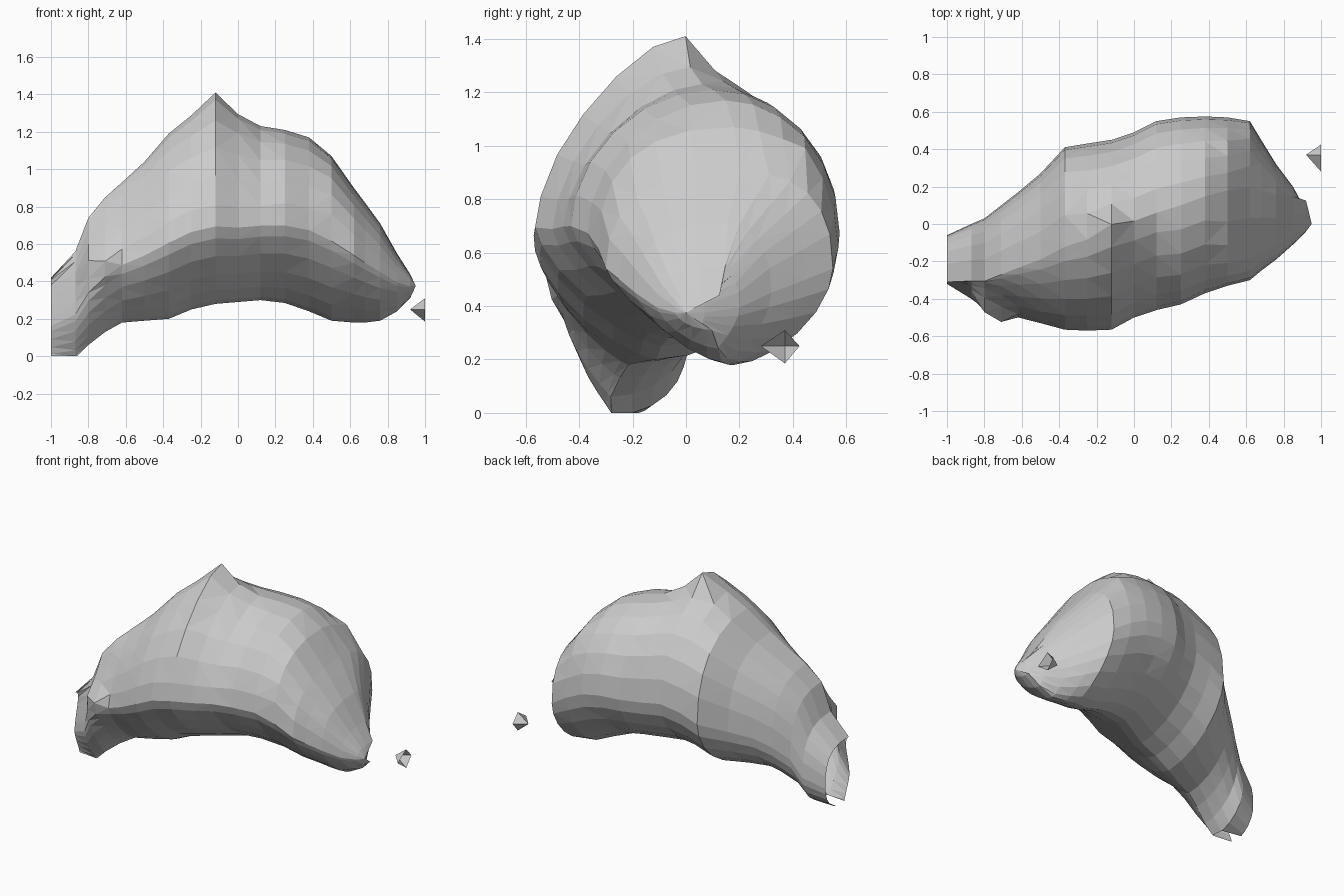
import bpy, bmesh
from math import sin, cos, pi, exp

if "Cube" in bpy.data.objects:
    bpy.data.objects.remove(bpy.data.objects["Cube"])

# Stations along the body: x, bottom z, top z, front y, back y
STATIONS = [
    (-1.10, -0.06, 0.30, -0.27, -0.10),
    (-1.00, -0.02, 0.42, -0.32, -0.06),
    (-0.87, -0.01, 0.56, -0.40, 0.00),
    (-0.80, 0.06, 0.74, -0.45, 0.03),
    (-0.71, 0.13, 0.85, -0.47, 0.10),
    (-0.62, 0.18, 0.93, -0.49, 0.17),
    (-0.50, 0.19, 1.04, -0.53, 0.27),
    (-0.37, 0.20, 1.19, -0.565, 0.41),
    (-0.25, 0.25, 1.26, -0.57, 0.43),
    (-0.12, 0.28, 1.29, -0.565, 0.45),
    (0.00, 0.29, 1.26, -0.50, 0.49),
    (0.12, 0.30, 1.23, -0.46, 0.55),
    (0.25, 0.285, 1.21, -0.43, 0.57),
    (0.38, 0.24, 1.17, -0.37, 0.575),
    (0.50, 0.19, 1.07, -0.33, 0.57),
    (0.62, 0.18, 0.90, -0.30, 0.55),
    (0.68, 0.18, 0.82, -0.25, 0.45),
    (0.76, 0.19, 0.71, -0.19, 0.32),
    (0.85, 0.24, 0.55, -0.11, 0.20),
    (0.92, 0.31, 0.44, -0.04, 0.07),
]
SIDES = 24


def spow(v, p):
    return (abs(v) ** p) * (1 if v >= 0 else -1)


def section(x, z0, z1, y0, y1):
    """Lopsided super-ellipse through the four extremes of a station."""
    mid = (y0 + y1) / 2
    right = min(1, max(0, x / 0.6))
    zw = z0 + (0.41 + 0.09 * right) * (z1 - z0)
    summit = exp(-(x + 0.12) ** 2 / 0.012)
    pts = []
    for i in range(SIDES):
        a = 2 * pi * i / SIDES
        c, s = cos(a), sin(a)
        if s > 0:       # upper half: squarer back on the left, fuller right end
            if c > 0:
                n = 2.6 if x > 0.6 else 2.25 if x < -0.3 else 2.05
            else:
                n = 2.3 if x > 0.45 else 1.85 if x > 0.2 else 1.65
        else:           # underside, tucked in more at the front
            n = 1.75 if c > 0 else 1.45 - 0.2 * right
        shift = 0.12 * x + 0.07 * summit if s > 0 else 0.09 * x
        ym = mid + shift * (1 - abs(c))
        y = ym + spow(c, 2 / n) * (y1 - ym if c > 0 else ym - y0)
        z = zw + spow(s, 2 / n) * (z1 - zw if s > 0 else zw - z0)
        # pointed summit, steeper behind
        if s > 0.3:
            z += 0.12 * summit * exp(-y * y / (0.005 if y > 0 else 0.11))
        # small snag on the front left
        if c < 0:
            y -= 0.08 * exp(-((x + 0.75) ** 2 + (z - 0.5) ** 2) / 0.008)
        # small bump on the back right shoulder
        if c > 0 and s > 0:
            z += 0.08 * s * exp(-((x - 0.5) ** 2 + (y - 0.47) ** 2) / 0.007)
        pts.append((x, y, z))
    return pts


def finish(bm, name):
    bmesh.ops.recalc_face_normals(bm, faces=bm.faces)
    me = bpy.data.meshes.new(name)
    bm.to_mesh(me)
    bm.free()
    ob = bpy.data.objects.new(name, me)
    bpy.context.collection.objects.link(ob)
    return ob


# Main arched body, lofted through the stations
bm = bmesh.new()
rings = [[bm.verts.new(p) for p in section(*s)] for s in STATIONS]
for a, b in zip(rings, rings[1:]):
    for i in range(SIDES):
        j = (i + 1) % SIDES
        bm.faces.new((a[i], a[j], b[j], b[i]))
tip = bm.verts.new((0.95, 0.0, 0.375))
for i in range(SIDES):
    bm.faces.new((rings[-1][i], rings[-1][(i + 1) % SIDES], tip))
bmesh.ops.triangulate(bm, faces=bm.faces)
# The left foot is trimmed open at the edge of the volume
for co, no in (((-1, 0, 0), (-1, 0, 0)), ((0, 0, 0), (0, 0, -1))):
    bmesh.ops.bisect_plane(bm, geom=bm.verts[:] + bm.edges[:] + bm.faces[:],
                           plane_co=co, plane_no=no, clear_outer=True)
finish(bm, "arched_body")

# Loose chip off the right end: small open pyramid
bm = bmesh.new()
apex = bm.verts.new((0.92, 0.37, 0.25))
base = [bm.verts.new((1.0, y, z)) for y, z in
        ((0.28, 0.25), (0.37, 0.185), (0.425, 0.25), (0.37, 0.31))]
for i in range(4):
    bm.faces.new((base[i], base[(i + 1) % 4], apex))
finish(bm, "loose_chip")
